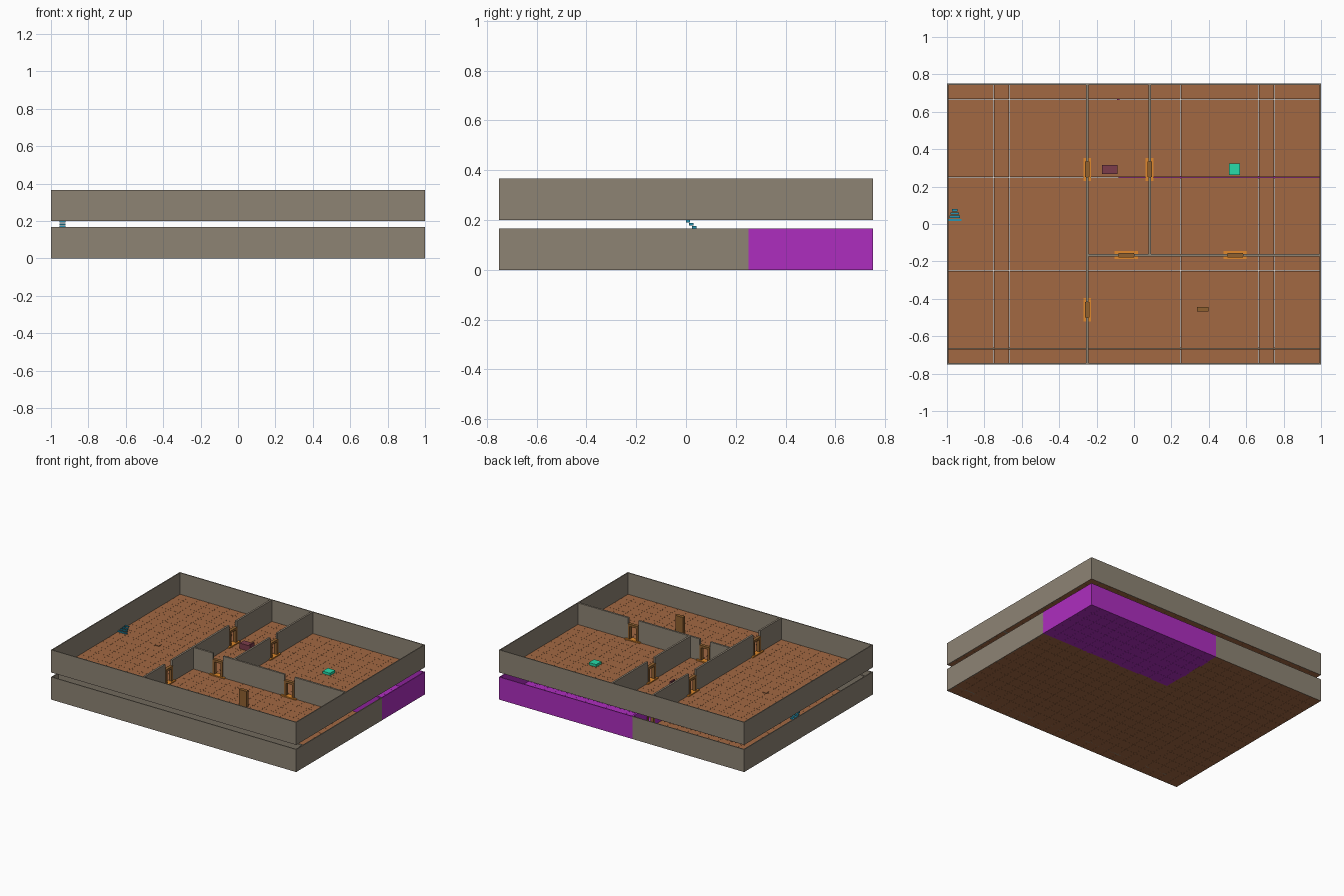
import bpy, bmesh
from mathutils import Matrix, Vector

if "Cube" in bpy.data.objects:
    bpy.data.objects.remove(bpy.data.objects["Cube"])

C = 2 / 24          # grid cell
H = 2 * C           # wall height
T = 0.014           # wall thickness
SLAB = 0.008        # floor tile thickness
UP = 0.2            # upper storey level


def mat(name, rgb):
    m = bpy.data.materials.new(name)
    m.diffuse_color = (*rgb, 1)
    m.use_nodes = True
    m.node_tree.nodes["Principled BSDF"].inputs["Base Color"].default_value = m.diffuse_color
    return m


STONE = mat("stone", (0.27, 0.23, 0.175))
TILE = mat("tile", (0.36, 0.14, 0.055))
MAGENTA = mat("magenta", (0.42, 0.027, 0.52))
ORANGE = mat("orange", (0.75, 0.25, 0.025))
BROWN = mat("brown", (0.28, 0.12, 0.03))
MAROON = mat("maroon", (0.2, 0.045, 0.07))
TEAL = mat("teal", (0.02, 0.72, 0.4))
BLUE = mat("blue", (0.02, 0.3, 0.45))


def boxes(name, spans, material):
    """One object made of boxes given as (x0, x1, y0, y1, z0, z1)."""
    bm = bmesh.new()
    for x0, x1, y0, y1, z0, z1 in spans:
        m = Matrix.Translation(((x0 + x1) / 2, (y0 + y1) / 2, (z0 + z1) / 2))
        bmesh.ops.create_cube(bm, size=1, matrix=m @ Matrix.Diagonal((x1 - x0, y1 - y0, z1 - z0, 1)))
    me = bpy.data.meshes.new(name)
    bm.to_mesh(me)
    bm.free()
    me.materials.append(material)
    ob = bpy.data.objects.new(name, me)
    bpy.context.collection.objects.link(ob)
    return ob


def wall(name, axis, pos, a, b, z, doors=(), material=STONE, t0=-T / 2, t1=T / 2):
    """Straight wall along an axis with a one-cell opening and frame at each door."""
    ends = [a]
    for d in sorted(doors):
        ends += [d - C / 2, d + C / 2]
    ends.append(b)
    spans = []
    for s, e in zip(ends[::2], ends[1::2]):
        p, q = (s, e), (pos + t0, pos + t1)
        spans.append((*p, *q, z, z + H) if axis == 'x' else (*q, *p, z, z + H))
    boxes(name, spans, material)
    for d in doors:
        door((d, pos) if axis == 'x' else (pos, d), axis, z)


def door(at, axis, z):
    """Orange threshold, two posts, a lintel and a slim inner rail."""
    def span(u0, u1, v, z0, z1):
        x, y = at
        if axis == 'x':
            return (x + u0, x + u1, y - v, y + v, z + z0, z + z1)
        return (x - v, x + v, y + u0, y + u1, z + z0, z + z1)
    boxes("door_threshold", [span(-0.062, 0.062, 0.021, SLAB, 0.016)], ORANGE)
    boxes("door_frame", [span(-C / 2, -0.026, 0.012, SLAB, 0.125),
                         span(0.026, C / 2, 0.012, SLAB, 0.125),
                         span(-C / 2, C / 2, 0.012, 0.108, 0.125)], BROWN)


def secret(x, y):
    return x > -C and y > 3 * C


# tiled floors, one box per grid cell
g = 0.0004
for z, name in ((0, "lower_floor"), (UP, "upper_floor")):
    plain, marked = [], []
    for i in range(24):
        for j in range(18):
            x, y = -1 + i * C, -0.75 + j * C
            hit = z == 0 and secret(x + C / 2, y + C / 2)
            (marked if hit else plain).append((x + g, x + C - g, y + g, y + C - g, z, z + SLAB))
    boxes(name, plain, TILE)
    if marked:
        boxes("marked_room_floor", marked, MAGENTA)

# outer walls
th = 0.007
wall("upper_front_wall", 'x', -0.75, -1, 1, UP, t0=0, t1=th)
wall("upper_back_wall", 'x', 0.75, -1, 1, UP, t0=-th, t1=0)
wall("upper_left_wall", 'y', -1, -0.75, 0.75, UP, t0=0, t1=th)
wall("upper_right_wall", 'y', 1, -0.75, 0.75, UP, t0=-th, t1=0)
wall("lower_front_wall", 'x', -0.75, -1, 1, 0, t0=0, t1=th)
wall("lower_left_wall", 'y', -1, -0.75, 0.75, 0, t0=0, t1=th)
wall("lower_back_wall", 'x', 0.75, -1, -C, 0, t0=-th, t1=0)
wall("lower_right_wall", 'y', 1, -0.75, 3 * C, 0, t0=-th, t1=0)
wall("marked_back_wall", 'x', 0.75, -C, 1, 0, material=MAGENTA, t0=-th, t1=0)
wall("marked_right_wall", 'y', 1, 3 * C, 0.75, 0, material=MAGENTA, t0=-th, t1=0)

# inner walls with doors
wall("upper_hall_wall", 'y', -3 * C, -0.75, 0.75, UP, (-5.5 * C, 3.5 * C))
wall("upper_room_wall", 'y', C, -2 * C, 0.75, UP, (3.5 * C,))
wall("upper_cross_wall", 'x', -2 * C, -3 * C, 1, UP, (-0.5 * C, 6.5 * C))
wall("lower_corridor_wall", 'x', -8 * C, -1, 1, 0)
wall("marked_side_wall", 'y', -C, 3 * C, 0.75, 0, (6.5 * C,), MAGENTA)
wall("marked_front_wall", 'x', 3 * C, -C, 1, 0, material=MAGENTA)

# stairs: narrowing treads
boxes("lower_stairs", [(-0.938 - w, -0.938 + w, y, y + 0.017, z, z + 0.009)
                       for w, y, z in ((0.017 + 0.002 * max(0, k - 2), 0.0125 * k, 0.191 - 0.0125 * k)
                                       for k in range(7))], BLUE)
boxes("upper_stairs", [(-0.958 - w, -0.958 + w, y, y + 0.012, UP + z, UP + z + 0.008)
                       for w, y, z in ((0.035 - 0.0065 * k, 0.016 + 0.017 * k, 0.008 + 0.008 * k)
                                       for k in range(4))], BLUE)

# furniture on the upper storey
z = UP + SLAB
boxes("chest", [(-0.172, -0.098, 0.266, 0.316, z, z + 0.042),
                (-0.098, -0.088, 0.266, 0.316, z, z + 0.05)], MAROON)
boxes("low_table", [(0.507, 0.567, 0.262, 0.323, z, z + 0.018)], TEAL)
boxes("cabinet", [(0.336, 0.398, -0.469, -0.444, z, z + 0.118)], BROWN)
boxes("floor_plate", [(-0.665, -0.635, -0.015, 0.015, z, z + 0.004)], TILE)
